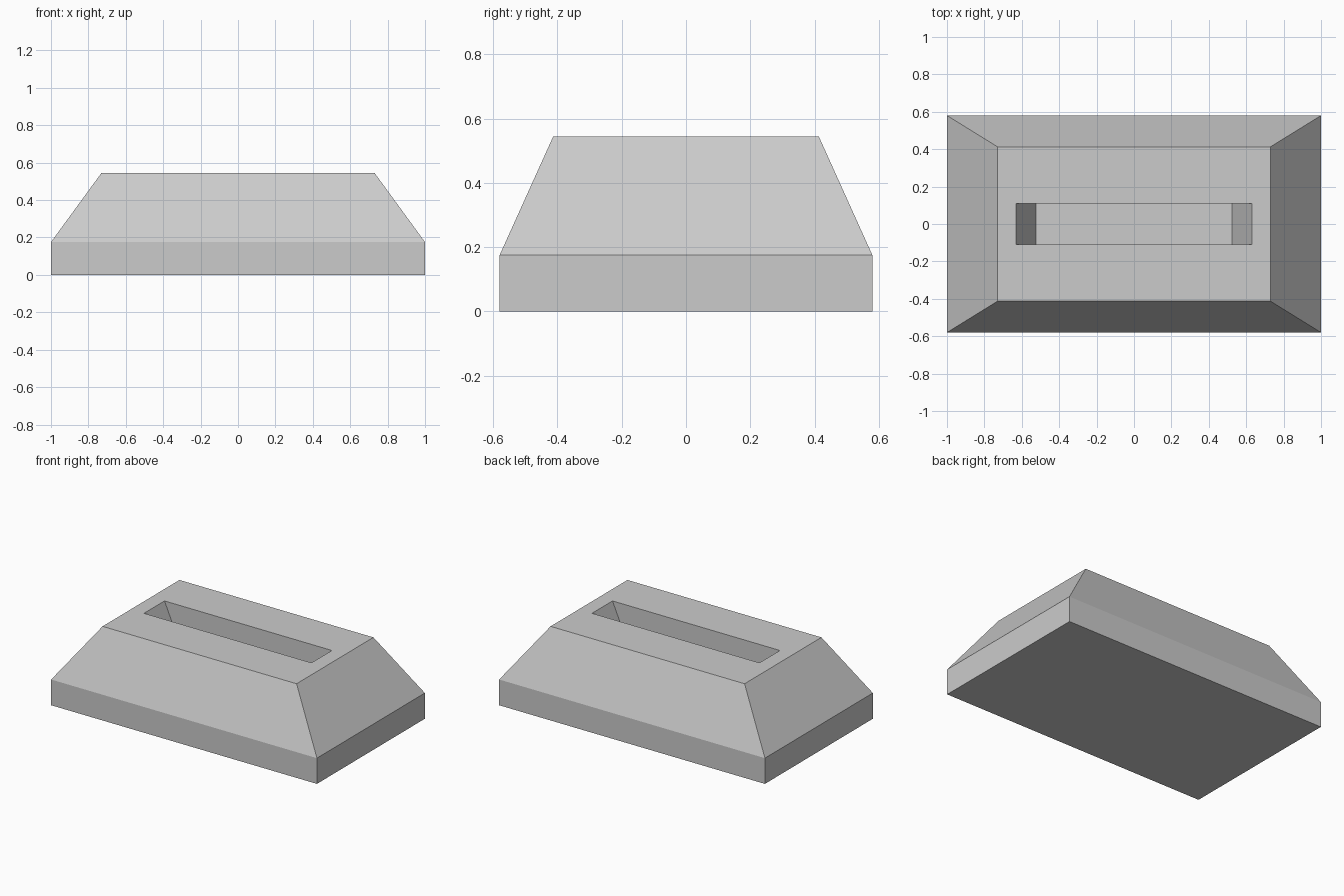
import bpy, bmesh

if "Cube" in bpy.data.objects:
    bpy.data.objects.remove(bpy.data.objects["Cube"])

# Rectangular rings (half x, half y, z), from the underside up, over the rim and into the slot
RINGS = [
    (1.00, 0.58, 0.00),    # base
    (1.00, 0.58, 0.175),   # top of upright skirt
    (0.73, 0.413, 0.545),  # top of sloped sides
    (0.63, 0.11, 0.545),   # slot opening
    (0.525, 0.11, 0.305),  # slot floor
]


def ring(bm, hx, hy, z):
    return [bm.verts.new((sx * hx, sy * hy, z))
            for sx, sy in ((-1, -1), (1, -1), (1, 1), (-1, 1))]


bm = bmesh.new()
rings = [ring(bm, *r) for r in RINGS]

# Walls between neighbouring rings
for low, high in zip(rings, rings[1:]):
    for i in range(4):
        j = (i + 1) % 4
        bm.faces.new((low[i], low[j], high[j], high[i]))

# Underside and slot floor
bm.faces.new(rings[0][::-1])
bm.faces.new(rings[-1])

mesh = bpy.data.meshes.new("slotted_base")
bm.to_mesh(mesh)
bm.free()
base = bpy.data.objects.new("slotted_base", mesh)
bpy.context.collection.objects.link(base)
